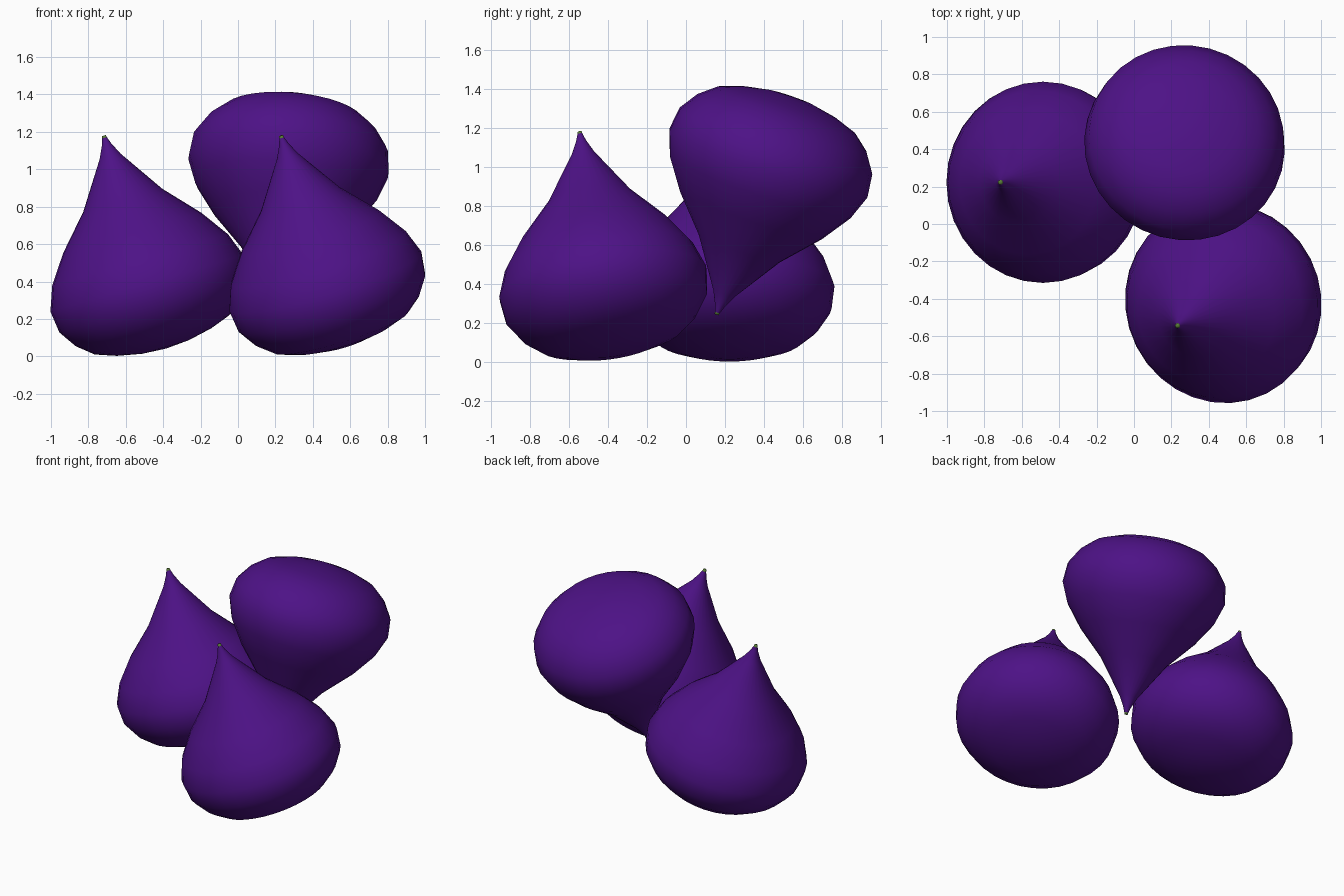
import bpy, bmesh, math
from mathutils import Vector

if "Cube" in bpy.data.objects:
    bpy.data.objects.remove(bpy.data.objects["Cube"])

SIDES = 32
# (distance from tip along the axis, radius)
BODY = [(0.012, 0.013), (0.05, 0.026), (0.116, 0.058), (0.36, 0.22), (0.542, 0.385),
        (0.693, 0.49), (0.823, 0.538), (0.944, 0.523), (1.04, 0.459),
        (1.11, 0.374), (1.15, 0.262), (1.177, 0.13), (1.186, 0)]
STEM = [(0, 0), (0, 0.011), (0.014, 0.013), (0.02, 0.012)]


def material(name, color):
    m = bpy.data.materials.new(name)
    m.diffuse_color = color
    m.use_nodes = True
    m.node_tree.nodes["Principled BSDF"].inputs["Base Color"].default_value = m.diffuse_color
    return m


def lathe(name, profile, tip, axis, mat):
    """Revolve a profile about the axis that starts at the tip."""
    bm = bmesh.new()
    rings = []
    for t, r in profile:
        if r == 0:
            rings.append([bm.verts.new((0, 0, t))])
        else:
            rings.append([bm.verts.new((r * math.cos(2 * math.pi * i / SIDES),
                                        r * math.sin(2 * math.pi * i / SIDES), t))
                          for i in range(SIDES)])
    for a, b in zip(rings, rings[1:]):
        for i in range(SIDES):
            j = (i + 1) % SIDES
            if len(a) == 1:
                bm.faces.new((a[0], b[j], b[i]))
            elif len(b) == 1:
                bm.faces.new((a[i], a[j], b[0]))
            else:
                bm.faces.new((a[i], a[j], b[j], b[i]))
    bmesh.ops.recalc_face_normals(bm, faces=bm.faces)
    for f in bm.faces:
        f.smooth = True
    me = bpy.data.meshes.new(name)
    bm.to_mesh(me)
    bm.free()
    ob = bpy.data.objects.new(name, me)
    bpy.context.collection.objects.link(ob)
    me.materials.append(mat)
    ob.location = tip
    ob.rotation_euler = axis.to_track_quat('Z', 'Y').to_euler()
    return ob


purple = material("purple_skin", (0.075, 0.006, 0.24, 1))
green = material("green_stem", (0.1, 0.2, 0.04, 1))

# name, tip position, sideways lean of the axis, up or down
FRUITS = [("left_fruit", (-0.717, 0.223, 1.18), (0.28, 0.0), -1),
          ("front_fruit", (0.23, -0.545, 1.18), (0.288, 0.145), -1),
          ("top_fruit", (0.20, 0.157, 0.243), (0.085, 0.322), 1)]

for name, tip, (ax, ay), up in FRUITS:
    axis = Vector((ax, ay, up * math.sqrt(1 - ax * ax - ay * ay)))
    lathe(name, BODY, tip, axis, purple)
    lathe(name + "_stem", STEM, tip, axis, green)
